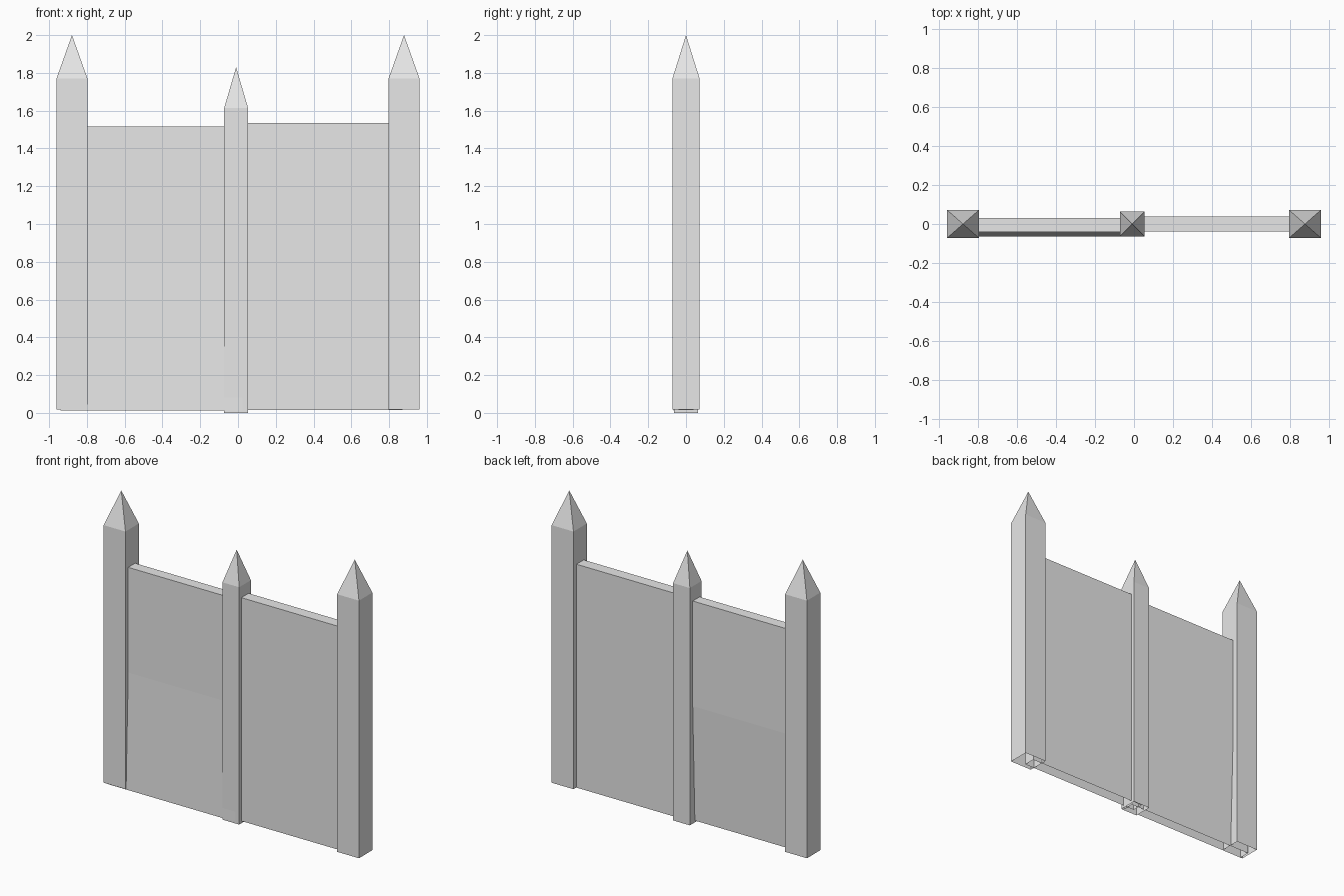
import bpy
import bmesh

if "Cube" in bpy.data.objects:
    bpy.data.objects.remove(bpy.data.objects["Cube"], do_unlink=True)

# Single plain grey for the whole fence
grey = bpy.data.materials.new("plain_grey")
grey.use_nodes = True
colour = (0.8, 0.8, 0.8, 1)
grey.diffuse_color = colour
grey.node_tree.nodes["Principled BSDF"].inputs["Base Color"].default_value = colour


def loft(name, rings, tip=None):
    """Join rectangular rings (x0, x1, y0, y1, z) with an open base and a flat or pointed top."""
    bm = bmesh.new()
    loops = []
    for x0, x1, y0, y1, z in rings:
        corners = ((x0, y0), (x1, y0), (x1, y1), (x0, y1))
        loops.append([bm.verts.new((x, y, z)) for x, y in corners])
    for low, high in zip(loops, loops[1:]):
        for i in range(4):
            j = (i + 1) % 4
            bm.faces.new((low[i], low[j], high[j], high[i]))
    top = loops[-1]
    if tip:
        apex = bm.verts.new(tip)
        for i in range(4):
            bm.faces.new((top[i], top[(i + 1) % 4], apex))
    else:
        bm.faces.new(top)
    mesh = bpy.data.meshes.new(name)
    bm.to_mesh(mesh)
    bm.free()
    mesh.materials.append(grey)
    obj = bpy.data.objects.new(name, mesh)
    bpy.context.collection.objects.link(obj)
    return obj


def post(name, x, half_x, half_y, base, shoulder, peak):
    """Square hollow post with a pyramid point."""
    rings = [(x - half_x, x + half_x, -half_y, half_y, z) for z in (base, shoulder)]
    return loft(name, rings, (x, 0, peak))


# Posts
for side, sign in (("left", 1), ("right", -1)):
    post(side + "_post", sign * 0.879, 0.082, 0.072, 0.017, 1.77, 2.0)
post("middle_post", -0.01, 0.063, 0.063, 0, 1.615, 1.83)

# Straight panel on the left
loft("left_panel", [(-0.03, 0.87, -0.039, 0.039, z) for z in (0.015, 1.535)])

# Panel on the right, with its lower half leaning forward
levels = ((0.012, 0.023), (0.8, 0), (1.515, 0))
loft("right_panel", [(-0.94, 0.025, -0.042 - lean, 0.032 - lean, z) for z, lean in levels])
